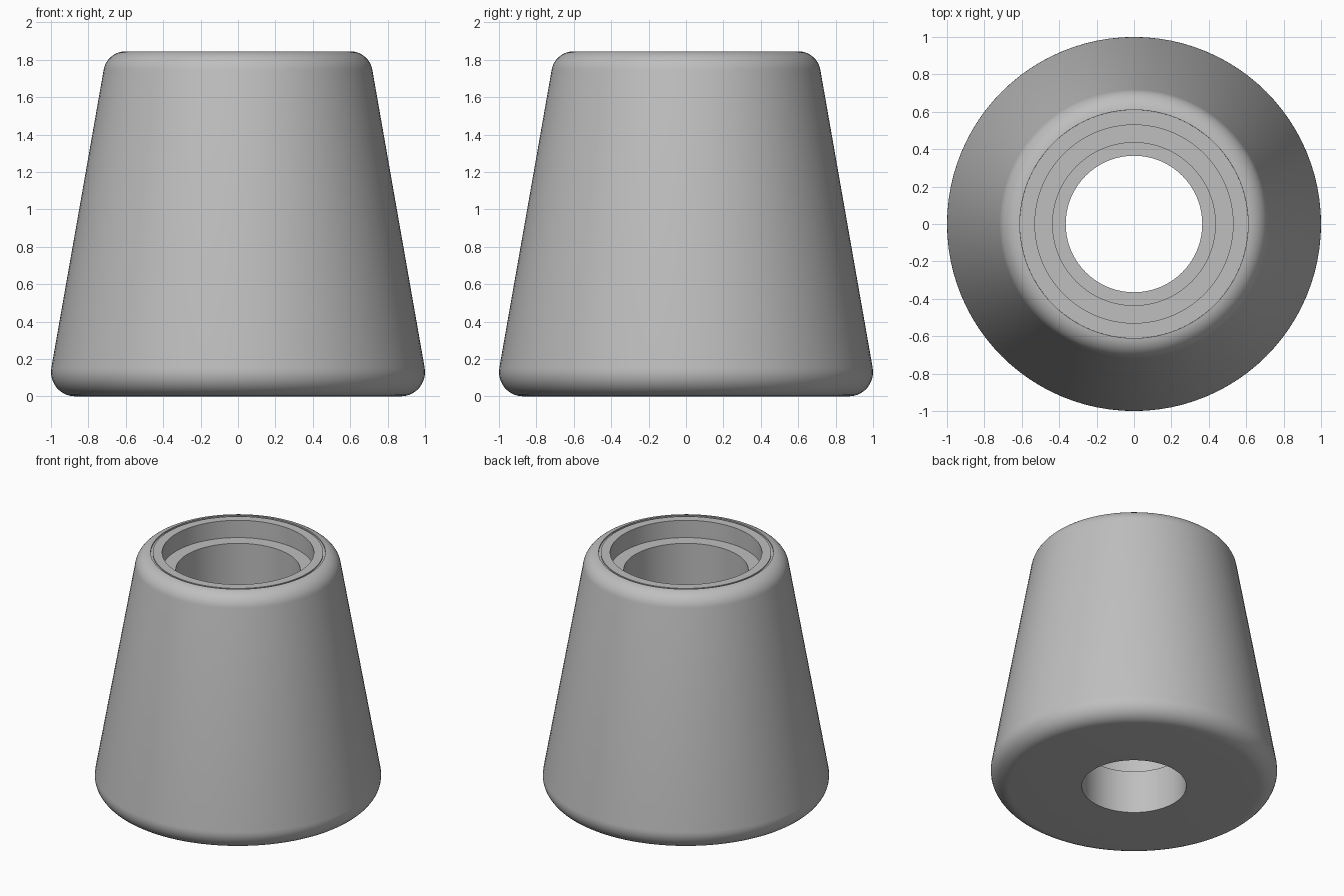
import bpy, bmesh, math

cube = bpy.data.objects.get("Cube")
if cube:
    bpy.data.objects.remove(cube, do_unlink=True)

grey = bpy.data.materials.new("grey rubber")
grey.use_nodes = True
colour = (0.52, 0.52, 0.52, 1)
grey.diffuse_color = colour
grey.node_tree.nodes["Principled BSDF"].inputs["Base Color"].default_value = colour

SIDES = 96


def arc(cx, cz, radius, start, end, steps=10):
    """Points of a rounded profile corner, angles in degrees."""
    angles = [math.radians(start + (end - start) * i / steps) for i in range(steps + 1)]
    return [(cx + radius * math.cos(a), cz + radius * math.sin(a)) for a in angles]


def lathe(name, profile):
    """Turn a closed (radius, height) profile around the z axis."""
    bm = bmesh.new()
    rings = []
    for r, z in profile:
        rings.append([bm.verts.new((r * math.cos(t), r * math.sin(t), z))
                      for t in (2 * math.pi * i / SIDES for i in range(SIDES))])
    for a, b in zip(rings, rings[1:] + rings[:1]):
        for i in range(SIDES):
            j = (i + 1) % SIDES
            bm.faces.new((a[i], a[j], b[j], b[i]))
    bmesh.ops.recalc_face_normals(bm, faces=bm.faces)
    mesh = bpy.data.meshes.new(name)
    bm.to_mesh(mesh)
    bm.free()
    mesh.materials.append(grey)
    obj = bpy.data.objects.new(name, mesh)
    bpy.context.collection.objects.link(obj)
    bpy.ops.object.select_all(action="DESELECT")
    obj.select_set(True)
    bpy.context.view_layer.objects.active = obj
    bpy.ops.object.shade_smooth_by_angle(angle=math.radians(30))
    return obj


# Tapered foot: rounded base and shoulder, bored through with a wider upper bore
body = [(0.365, 0)]
body += arc(0.87, 0.13, 0.13, -90, 10)
body += arc(0.6, 1.725, 0.12, 10, 85)
body += [(0.61, 1.835), (0.595, 1.835), (0.595, 1.71),
         (0.435, 1.71), (0.435, 0.33), (0.365, 0.33)]
lathe("foot_body", body)

# Flat ring set into the top opening
lathe("top_ring", [(0.595, 1.70), (0.595, 1.843), (0.53, 1.843), (0.53, 1.70)])
